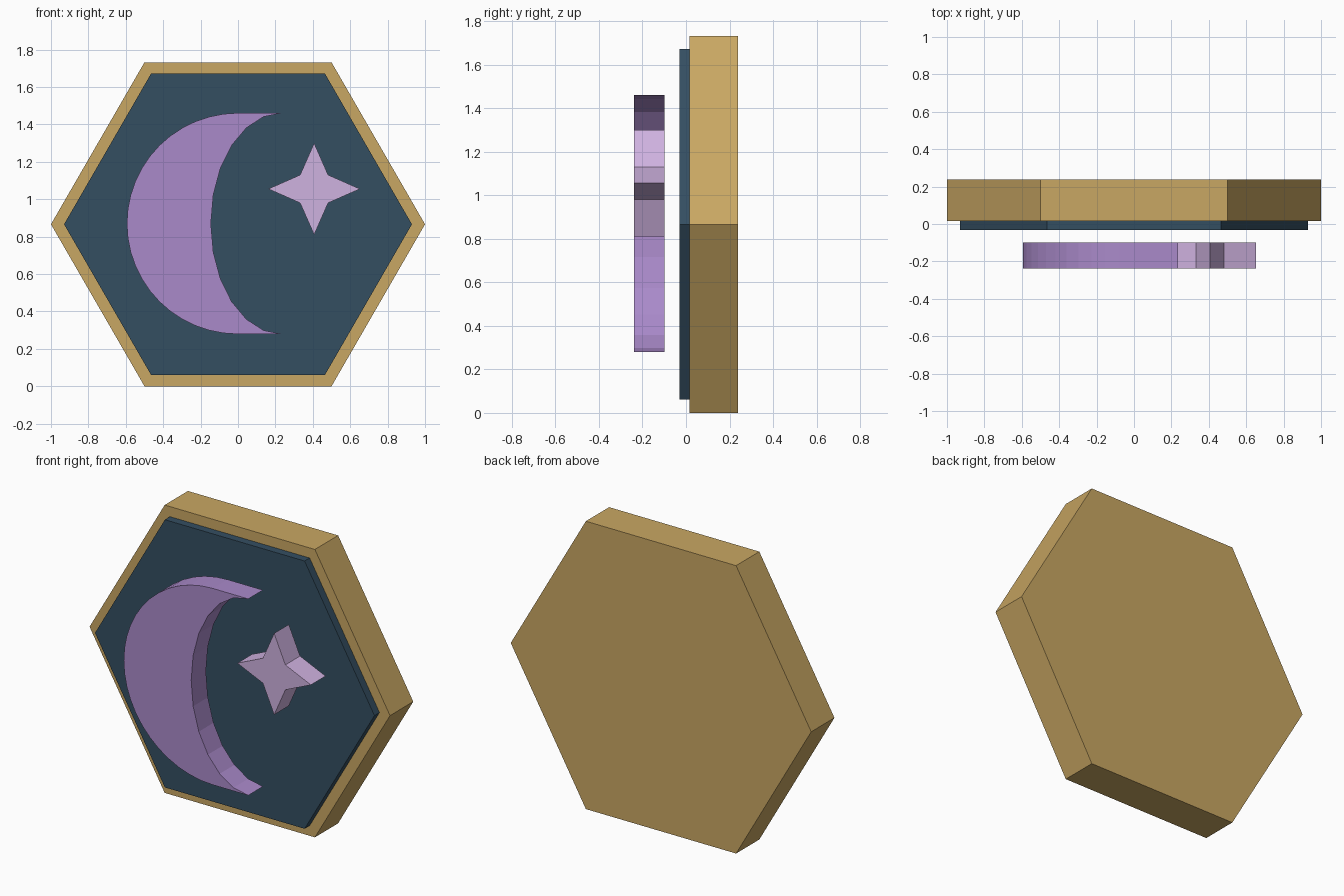
import bpy, bmesh, math

if "Cube" in bpy.data.objects:
    bpy.data.objects.remove(bpy.data.objects["Cube"])

MID = 0.866  # height of the plaque centre


def material(name, r, g, b):
    """Flat colour from 8-bit display values, stored as linear."""
    def lin(c):
        c /= 255
        return c / 12.92 if c <= 0.04045 else ((c + 0.055) / 1.055) ** 2.4
    m = bpy.data.materials.new(name)
    m.diffuse_color = (lin(r), lin(g), lin(b), 1)
    m.use_nodes = True
    m.node_tree.nodes["Principled BSDF"].inputs["Base Color"].default_value = m.diffuse_color
    return m


def extrude_profile(name, pts, y_front, y_back, mat):
    """Flat x/z outline extruded along y."""
    bm = bmesh.new()
    face = bm.faces.new([bm.verts.new((x, y_front, z)) for x, z in pts])
    ext = bmesh.ops.extrude_face_region(bm, geom=[face], use_keep_orig=True)
    moved = [v for v in ext["geom"] if isinstance(v, bmesh.types.BMVert)]
    bmesh.ops.translate(bm, verts=moved, vec=(0, y_back - y_front, 0))
    bmesh.ops.recalc_face_normals(bm, faces=bm.faces)
    mesh = bpy.data.meshes.new(name)
    bm.to_mesh(mesh)
    bm.free()
    mesh.materials.append(mat)
    obj = bpy.data.objects.new(name, mesh)
    bpy.context.collection.objects.link(obj)
    return obj


def arc(cx, cz, rx, rz, a0, a1, n):
    """Points of an elliptical arc, both ends included."""
    out = []
    for i in range(n + 1):
        a = math.radians(a0 + (a1 - a0) * i / n)
        out.append((cx + rx * math.cos(a), cz + rz * math.sin(a)))
    return out


gold = material("gold", 201, 167, 99)
navy = material("dark_blue", 52, 78, 97)
violet = material("violet", 170, 138, 202)
lilac = material("pale_lilac", 207, 178, 224)

# Hexagonal backing board and the smaller panel on its front
extrude_profile("backing_board", arc(0, MID, 1, 1, 0, 300, 5), 0.017, 0.238, gold)
extrude_profile("front_panel", arc(0, MID, 0.93, 0.93, 0, 300, 5), -0.031, 0.017, navy)

# Crescent: round outer edge, straight runs to the tips, elliptical inner edge
outer = arc(0, MID + 0.004, 0.594, 0.591, 90, 270, 24)
inner = arc(0.235, MID + 0.004, 0.38, 0.591, 270, 90, 12)
extrude_profile("crescent_moon", outer + inner, -0.238, -0.098, violet)

# Four-pointed star: alternate long and short radii
star = []
for i in range(8):
    r = 0.245 if i % 2 == 0 else 0.106
    a = math.radians(45 * i)
    star.append((0.407 + r * math.cos(a), 1.055 + r * math.sin(a)))
extrude_profile("star", star, -0.238, -0.098, lilac)
